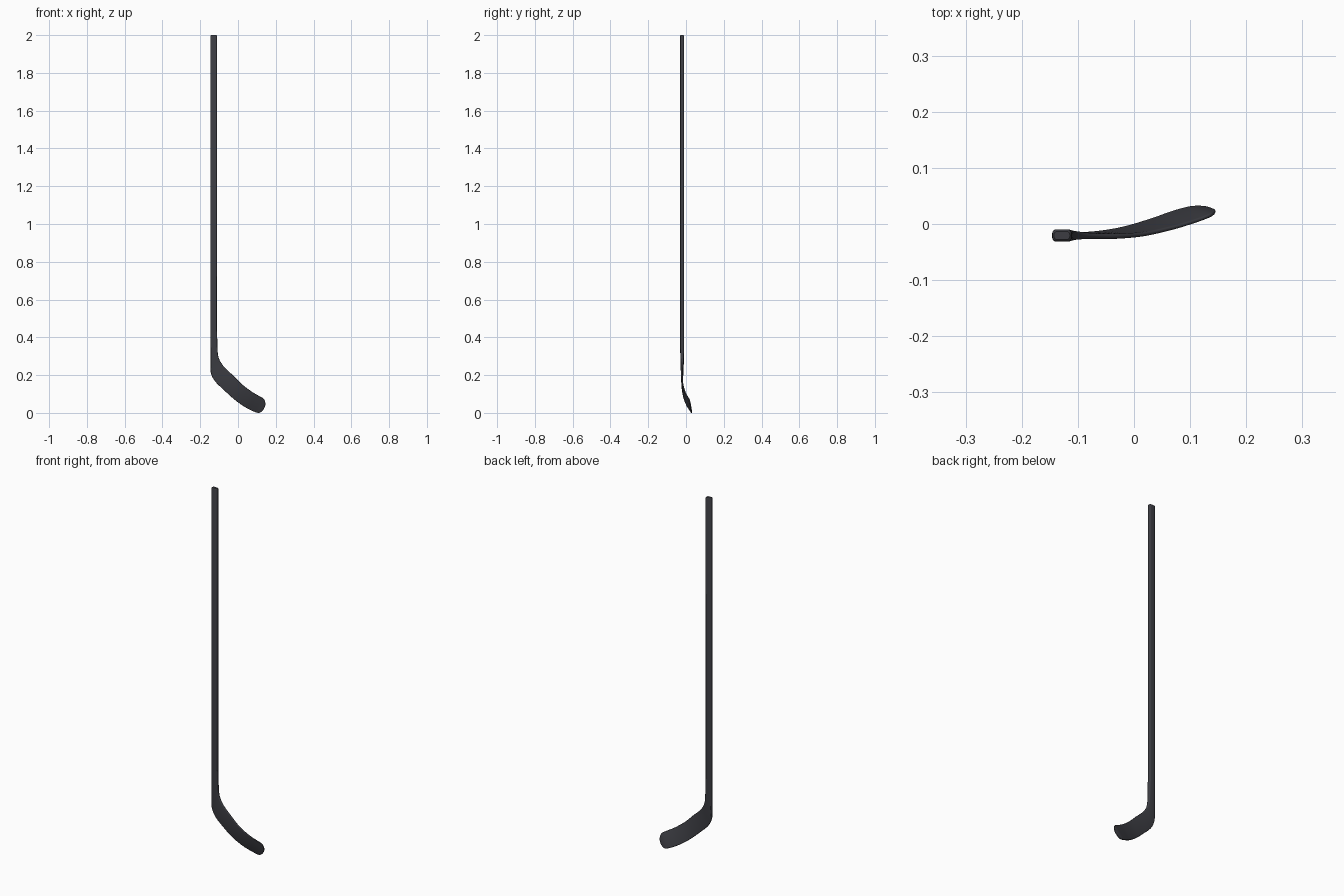
import bpy, bmesh, math
from mathutils import Vector

if "Cube" in bpy.data.objects:
    bpy.data.objects.remove(bpy.data.objects["Cube"])

mat = bpy.data.materials.new("dark_composite")
mat.diffuse_color = (0.045, 0.046, 0.055, 1)
mat.use_nodes = True
mat.node_tree.nodes["Principled BSDF"].inputs["Base Color"].default_value = mat.diffuse_color


def section(b, t, n, thick, r):
    """Rounded rectangle spanning edge b to edge t, thickness along n."""
    mid, u = (b + t) / 2, (t - b).normalized()
    hw, ht = (t - b).length / 2, thick / 2
    r = min(r, ht * 0.95, hw * 0.95)
    pts = []
    for k, (sx, sy) in enumerate([(1, 1), (-1, 1), (-1, -1), (1, -1)]):
        for i in range(5):
            a = math.pi / 2 * (k + i / 4)
            pts.append(mid + u * (sx * (hw - r) + r * math.cos(a))
                       + n * (sy * (ht - r) + r * math.sin(a)))
    return pts


def loft(name, rings):
    bm = bmesh.new()
    loops = [[bm.verts.new(p) for p in ring] for ring in rings]
    for a, b in zip(loops, loops[1:]):
        for i in range(len(a)):
            j = (i + 1) % len(a)
            bm.faces.new((a[i], a[j], b[j], b[i]))
    bm.faces.new(loops[0])
    bm.faces.new(loops[-1])
    bmesh.ops.recalc_face_normals(bm, faces=bm.faces)
    me = bpy.data.meshes.new(name)
    bm.to_mesh(me)
    bm.free()
    ob = bpy.data.objects.new(name, me)
    bpy.context.collection.objects.link(ob)
    me.materials.append(mat)
    bpy.ops.object.select_all(action='DESELECT')
    ob.select_set(True)
    bpy.context.view_layer.objects.active = ob
    bpy.ops.object.shade_smooth_by_angle(angle=math.radians(35))
    return ob


# Shaft: long rounded bar with a slightly softened butt end
Y = -0.0205
rings = []
for z, inset in [(2.0, 0.003), (1.998, 0.001), (1.995, 0), (0.42, 0)]:
    rings.append(section(Vector((-0.1455 + inset, Y, z)), Vector((-0.1115 - inset, Y, z)),
                         Vector((0, 1, 0)), 0.021 - 2 * inset, 0.006))
loft("shaft", rings)

# Blade stations: top edge x y z, bottom edge x y z, thickness
stations = [
    (-.1105, Y, .43, -.1455, Y, .43, .0212),
    (-.109, Y, .36, -.1455, Y, .34, .0205),
    (-.106, Y, .31, -.1455, Y, .265, .018),
    (-.095, Y, .275, -.144, Y, .213, .014),
    (-.070, -.0215, .240, -.122, -.0205, .168, .0105),
    (-.028, -.022, .200, -.070, -.017, .117, .009),
    (.020, -.018, .153, -.020, -.008, .072, .008),
    (.070, -.007, .115, .030, .007, .036, .0075),
    (.110, .005, .091, .066, .020, .016, .007),
    (.134, .014, .077, .095, .028, .004, .007),
    (.142, .0185, .065, .112, .030, .0015, .0065),
    (.145, .022, .050, .128, .029, .011, .006),
    (.1435, .0245, .036, .1375, .0265, .023, .004),
]


def catmull(p0, p1, p2, p3, s):
    return [0.5 * (2 * b + (c - a) * s + (2 * a - 5 * b + 4 * c - d) * s * s
                   + (3 * b - a - 3 * c + d) * s ** 3)
            for a, b, c, d in zip(p0, p1, p2, p3)]


# Interpolate the stations smoothly
N, SUB = len(stations), 6
path = []
for i in range(N - 1):
    q = [stations[min(max(i + k, 0), N - 1)] for k in (-1, 0, 1, 2)]
    path += [catmull(*q, s / SUB) for s in range(SUB)]
path.append(stations[-1])

rings = []
mids = [(Vector(p[:3]) + Vector(p[3:6])) / 2 for p in path]
for i, p in enumerate(path):
    t, b = Vector(p[:3]), Vector(p[3:6])
    tan = mids[min(i + 1, len(mids) - 1)] - mids[max(i - 1, 0)]
    n = tan.cross(t - b).normalized()
    if n.y < 0:
        n = -n
    rings.append(section(b, t, n, p[6], 0.006))
blade = loft("blade", rings)

# Rest the model exactly on the ground
low = min(v.co.z for v in blade.data.vertices)
for v in blade.data.vertices:
    if v.co.z < 0.2:
        v.co.z -= low * (1 - v.co.z / 0.2)
